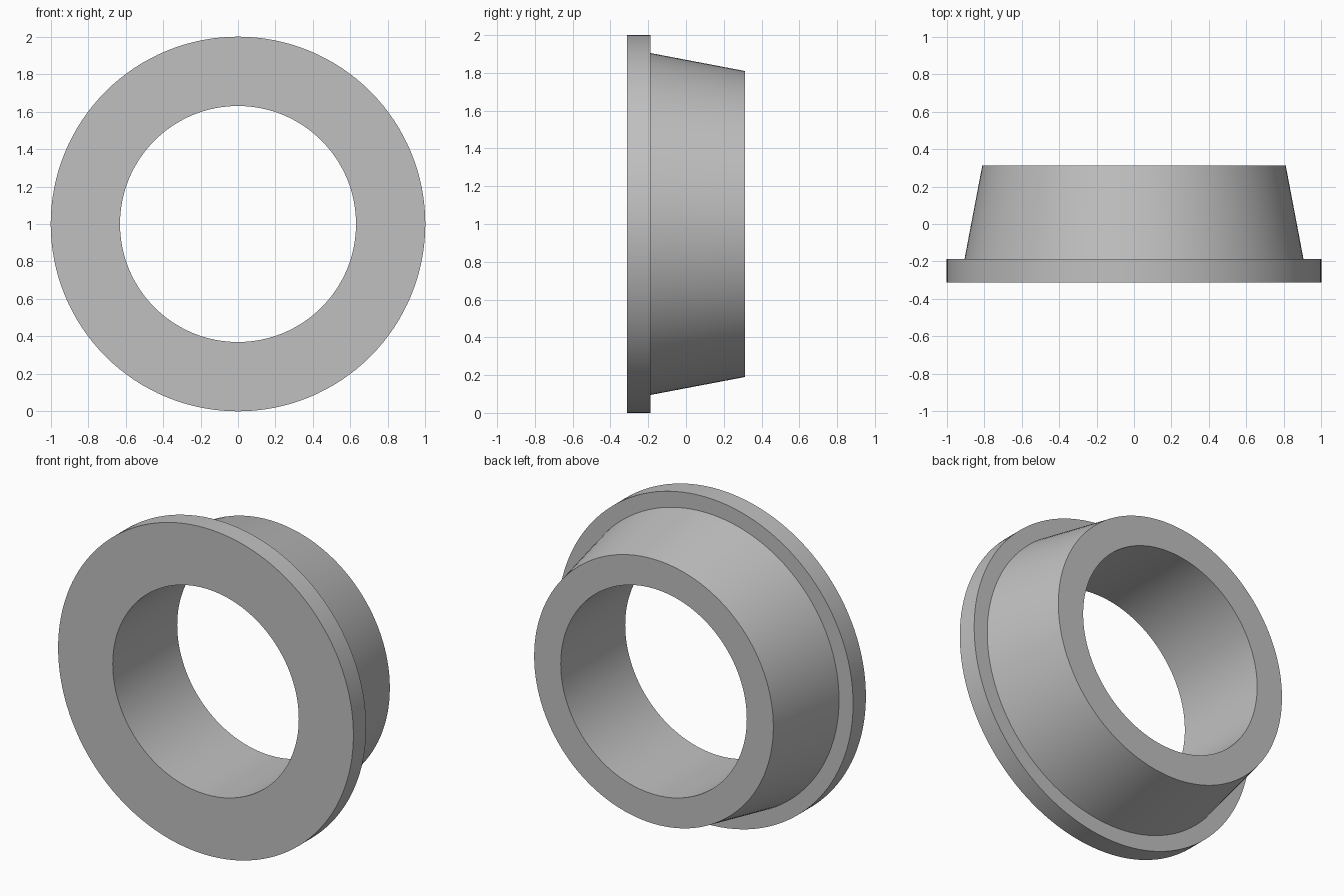
import bpy
import bmesh
import math

cube = bpy.data.objects.get("Cube")
if cube:
    bpy.data.objects.remove(cube, do_unlink=True)

SEGMENTS = 128

# Plain grey material
grey = bpy.data.materials.new("plain_grey")
grey.use_nodes = True
colour = (0.53, 0.53, 0.53, 1.0)
grey.diffuse_color = colour
grey.node_tree.nodes["Principled BSDF"].inputs["Base Color"].default_value = colour

# Wall cross-section as (radius, y): flange, tapered sleeve, straight bore
profile = [
    (0.63, -0.312), (1.0, -0.312), (1.0, -0.188),
    (0.905, -0.188), (0.81, 0.312), (0.63, 0.312),
]

# Revolve the closed cross-section about the y axis
bm = bmesh.new()
rings = []
for i in range(SEGMENTS):
    a = 2 * math.pi * i / SEGMENTS
    rings.append([bm.verts.new((r * math.cos(a), y, 1 + r * math.sin(a)))
                  for r, y in profile])
count = len(profile)
for i, ring in enumerate(rings):
    after = rings[(i + 1) % SEGMENTS]
    for j in range(count):
        k = (j + 1) % count
        bm.faces.new((ring[j], ring[k], after[k], after[j]))
bmesh.ops.recalc_face_normals(bm, faces=bm.faces)

mesh = bpy.data.meshes.new("flanged_bushing")
bm.to_mesh(mesh)
bm.free()
mesh.materials.append(grey)
bushing = bpy.data.objects.new("flanged_bushing", mesh)
bpy.context.collection.objects.link(bushing)

# Smooth round walls, crisp rims
bpy.ops.object.select_all(action='DESELECT')
bushing.select_set(True)
bpy.context.view_layer.objects.active = bushing
bpy.ops.object.shade_smooth_by_angle(angle=math.radians(30))
